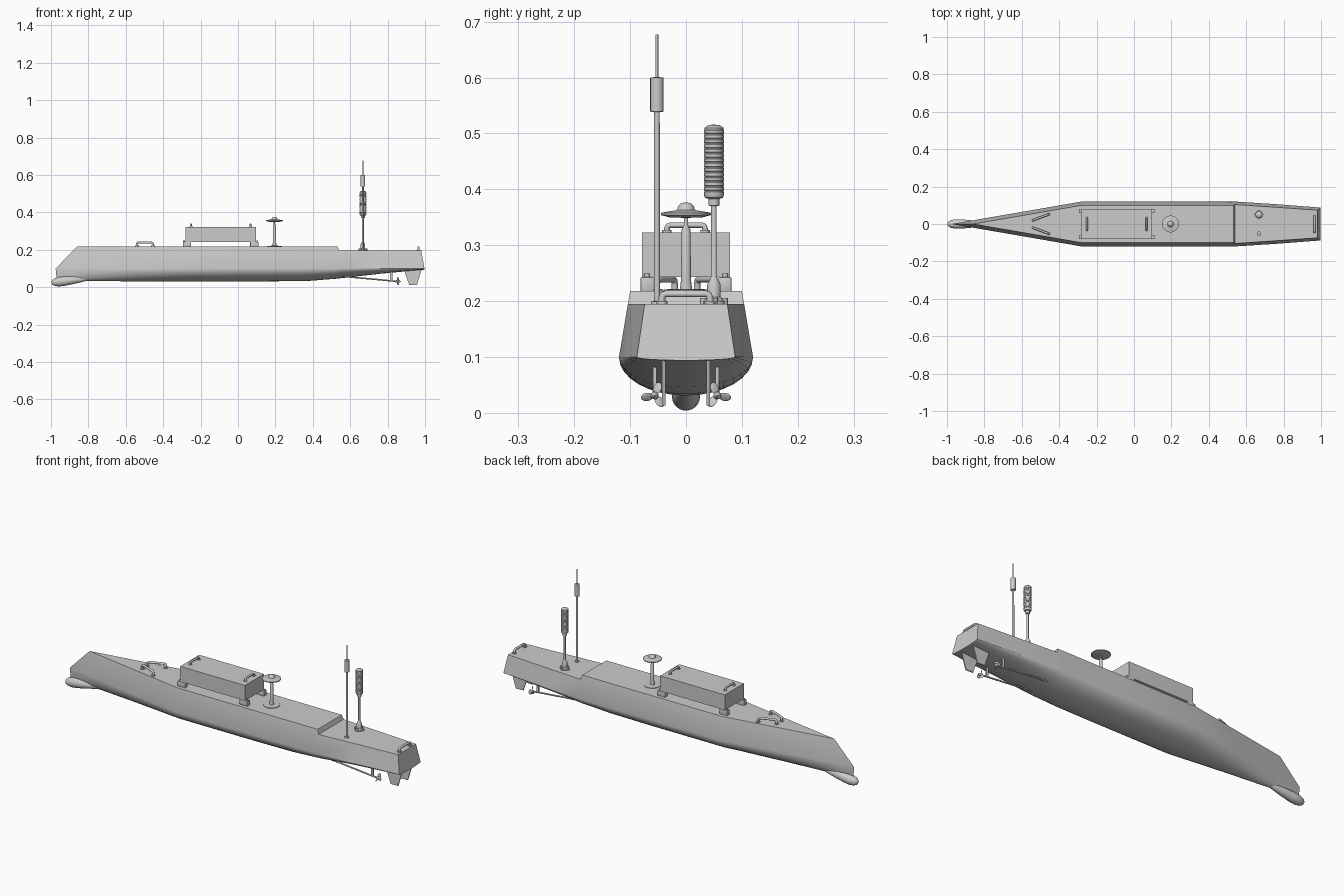
import bpy, bmesh, math
from mathutils import Vector, Matrix

if "Cube" in bpy.data.objects:
    bpy.data.objects.remove(bpy.data.objects["Cube"])

grey = bpy.data.materials.new("plain grey")
grey.use_nodes = True
grey.diffuse_color = (0.6, 0.6, 0.6, 1)
grey.node_tree.nodes["Principled BSDF"].inputs["Base Color"].default_value = (0.6, 0.6, 0.6, 1)


def finish(name, bm, angle=35):
    bmesh.ops.remove_doubles(bm, verts=bm.verts, dist=1e-5)
    bmesh.ops.recalc_face_normals(bm, faces=bm.faces)
    mesh = bpy.data.meshes.new(name)
    bm.to_mesh(mesh)
    bm.free()
    mesh.materials.append(grey)
    ob = bpy.data.objects.new(name, mesh)
    bpy.context.collection.objects.link(ob)
    bpy.ops.object.select_all(action="DESELECT")
    ob.select_set(True)
    bpy.context.view_layer.objects.active = ob
    bpy.ops.object.shade_smooth_by_angle(angle=math.radians(angle))
    return ob


def loft(name, rings, angle=35, matrix=None):
    """Skin closed rings of points, with a cap at each end."""
    bm = bmesh.new()
    rows = [[bm.verts.new(p) for p in ring] for ring in rings]
    n = len(rows[0])
    for a, b in zip(rows, rows[1:]):
        for i in range(n):
            j = (i + 1) % n
            bm.faces.new((a[i], a[j], b[j], b[i]))
    bm.faces.new(rows[0])
    bm.faces.new(rows[-1])
    bmesh.ops.remove_doubles(bm, verts=bm.verts, dist=1e-5)
    bmesh.ops.dissolve_degenerate(bm, dist=1e-6, edges=bm.edges)
    if matrix:
        bm.transform(matrix)
    return finish(name, bm, angle)


def lathe(name, profile, matrix, segs=24):
    """Revolve (radius, height) pairs about the local z axis."""
    turns = [2 * math.pi * i / segs for i in range(segs)]
    rings = [[(max(r, 1e-4) * math.cos(a), max(r, 1e-4) * math.sin(a), z) for a in turns]
             for r, z in profile]
    return loft(name, rings, matrix=matrix)


def rod(name, p, q, r, segs=12):
    p, q = Vector(p), Vector(q)
    turn = (q - p).to_track_quat("Z", "Y").to_matrix().to_4x4()
    return lathe(name, [(r, 0), (r, (q - p).length)], Matrix.Translation(p) @ turn, segs)


def box(name, lo, hi, bevel=0):
    lo, hi = Vector(lo), Vector(hi)
    bm = bmesh.new()
    bmesh.ops.create_cube(bm, size=1, matrix=Matrix.Translation((lo + hi) / 2)
                          @ Matrix.Diagonal((*(hi - lo), 1)))
    if bevel:
        bmesh.ops.bevel(bm, geom=bm.edges, offset=bevel, segments=2, affect="EDGES", profile=0.5)
    return finish(name, bm)


def handle(name, p, q, height, r=0.005):
    """Grab handle: feet at p and q, rounded corners."""
    p, q = Vector(p), Vector(q)
    up, along = Vector((0, 0, height)), (q - p).normalized() * height * 0.4
    path = [p, p + up * 0.6, p + up * 0.9 + along * 0.3, p + up + along,
            q + up - along, q + up * 0.9 - along * 0.3, q + up * 0.6, q]
    across = (q - p).normalized().cross(Vector((0, 0, 1)))
    rings = []
    for i, c in enumerate(path):
        t = (path[min(i + 1, 7)] - path[max(i - 1, 0)]).normalized()
        side = t.cross(across)
        rings.append([c + r * (across * math.cos(a) + side * math.sin(a))
                      for a in [math.pi * k / 4 for k in range(8)]])
    loft(name, rings, 50)
    for foot in (p, q):
        lathe(name + "_foot", [(r * 1.7, 0), (r * 1.7, 0.005)], Matrix.Translation(foot), 12)


# Hull: each station is deck (x, half width, z), chine (x, half width), keel (x, z)
CHINE = 0.10
bow = ((-0.86, 0, 0.218), (-0.975, 0), (-0.97, 0.042))
shoulder = ((-0.28, 0.1, 0.218), (-0.28, 0.12), (-0.28, 0.031))


def blend(t, keel):
    deck, chine, k = [[a + (b - a) * t for a, b in zip(u, v)] for u, v in zip(bow, shoulder)]
    return deck, chine, (k[0], keel)


stations = [bow, blend(0.12, 0.037), blend(0.25, 0.034), blend(0.6, 0.031), shoulder,
            ((0.15, 0.1, 0.218), (0.15, 0.12), (0.15, 0.031)),
            ((0.38, 0.1, 0.218), (0.38, 0.12), (0.38, 0.034)),
            ((0.532, 0.1, 0.218), (0.532, 0.12), (0.532, 0.046)),
            ((0.54, 0.104, 0.195), (0.54, 0.12), (0.54, 0.047)),
            ((0.75, 0.09, 0.195), (0.76, 0.106), (0.76, 0.072)),
            ((0.98, 0.074, 0.195), (0.997, 0.088), (0.997, 0.094))]
rings = []
STEPS = 16
for deck, chine, keel in stations:
    ring = [(deck[0], deck[1], deck[2])]
    for i in range(STEPS + 1):
        a = math.pi * i / STEPS
        s = math.sin(a)
        ring.append((chine[0] + (keel[0] - chine[0]) * s, chine[1] * math.cos(a),
                     CHINE - (CHINE - keel[1]) * s))
    ring.append((deck[0], -deck[1], deck[2]))
    rings.append(ring)
loft("hull", rings, 25)

# Bow bulb, lying along x and tilted up into the hull
tilt = Matrix.Translation((-0.998, 0, 0.024)) @ Matrix.Rotation(math.radians(83), 4, "Y")
lathe("bow_bulb", [(0, 0), (0.012, 0.005), (0.02, 0.017), (0.025, 0.04), (0.025, 0.07),
                   (0.021, 0.12), (0.013, 0.19), (0, 0.27)], tilt)

# Equipment box on four feet
box("equipment_box", (-0.28, -0.079, 0.243), (0.095, 0.079, 0.323))
for x, out in ((-0.28, -1), (0.095, 1)):
    for s in (-1, 1):
        a, b = sorted((x + out * 0.015, x - out * 0.03))
        c, d = sorted((s * 0.058, s * 0.081))
        box("box_foot", (a, c, 0.216), (b, d, 0.243), 0.002)
        rod("foot_bolt", (x + out * 0.008, s * 0.07, 0.24), (x + out * 0.008, s * 0.07, 0.249), 0.005)
    handle("box_handle", (x - out * 0.028, -0.034, 0.322), (x - out * 0.028, 0.034, 0.322), 0.014)

# Deck handles
for s in (-1, 1):
    handle("bow_handle", (-0.54, s * 0.02, 0.217), (-0.455, s * 0.052, 0.217), 0.022, 0.006)
handle("stern_handle", (0.965, -0.043, 0.195), (0.965, 0.043, 0.195), 0.018, 0.006)

# Satellite dome on a short mast
lathe("dome_antenna", [(0.04, 0), (0.04, 0.004), (0.011, 0.005), (0.009, 0.02), (0.008, 0.11),
                       (0.004, 0.118), (0.004, 0.132), (0.03, 0.133), (0.045, 0.137),
                       (0.045, 0.141), (0.016, 0.146), (0.014, 0.153), (0.009, 0.158), (0, 0.16)],
      Matrix.Translation((0.195, 0, 0.217)), 32)

# Whip antenna
lathe("whip_antenna", [(0.011, 0), (0.011, 0.004), (0.0055, 0.005), (0.005, 0.343), (0.012, 0.344),
                       (0.012, 0.405), (0.0025, 0.406), (0.0025, 0.482)],
      Matrix.Translation((0.668, -0.052, 0.195)), 16)

# Ribbed antenna on a flared base
ribs = []
for i in range(14):
    z = 0.195 + i * 0.0085
    ribs += [(0.018, z), (0.018, z + 0.005), (0.0168, z + 0.006), (0.0168, z + 0.0078)]
lathe("ribbed_antenna", [(0.02, 0), (0.02, 0.005), (0.012, 0.012), (0.012, 0.035), (0.007, 0.045),
                         (0.005, 0.05), (0.005, 0.175), (0.01, 0.176), (0.01, 0.188),
                         (0.016, 0.19)] + ribs + [(0.017, 0.315), (0.01, 0.32), (0, 0.321)],
      Matrix.Translation((0.668, 0.05, 0.195)), 20)
for i in range(4):
    a = math.pi * i / 2
    x, y = 0.668 + 0.018 * math.cos(a), 0.05 + 0.018 * math.sin(a)
    rod("antenna_base_lug", (x, y, 0.194), (x, y, 0.206), 0.007)

# Rudders, shafts, struts and propellers on both sides
for s in (-1, 1):
    y = s * 0.04
    outline = [(0.885, 0.1), (0.985, 0.105), (0.957, 0.013), (0.915, 0.013)]
    loft("rudder", [[(x, y + t, z) for x, z in outline] for t in (-0.003, 0.003)])
    y = s * 0.056
    rod("propeller_shaft", (0.56, y, 0.058), (0.865, y, 0.03), 0.004)
    box("shaft_strut", (0.813, y - 0.003, 0.033), (0.825, y + 0.003, 0.09))
    lathe("propeller_hub", [(0.004, 0), (0.007, 0.004), (0.007, 0.02), (0, 0.03)],
          Matrix.Translation((0.842, y, 0.031)) @ Matrix.Rotation(math.pi / 2, 4, "Y"), 12)
    for i in range(3):
        bm = bmesh.new()
        bmesh.ops.create_uvsphere(bm, u_segments=12, v_segments=8, radius=1)
        place = (Matrix.Translation((0.855, y, 0.031))
                 @ Matrix.Rotation(math.radians(120 * i + s * 20), 4, "X")
                 @ Matrix.Translation((0, 0, 0.014))
                 @ Matrix.Rotation(s * 0.6, 4, "Z") @ Matrix.Diagonal((0.002, 0.009, 0.011, 1)))
        bm.transform(place)
        finish("propeller_blade", bm, 60)
